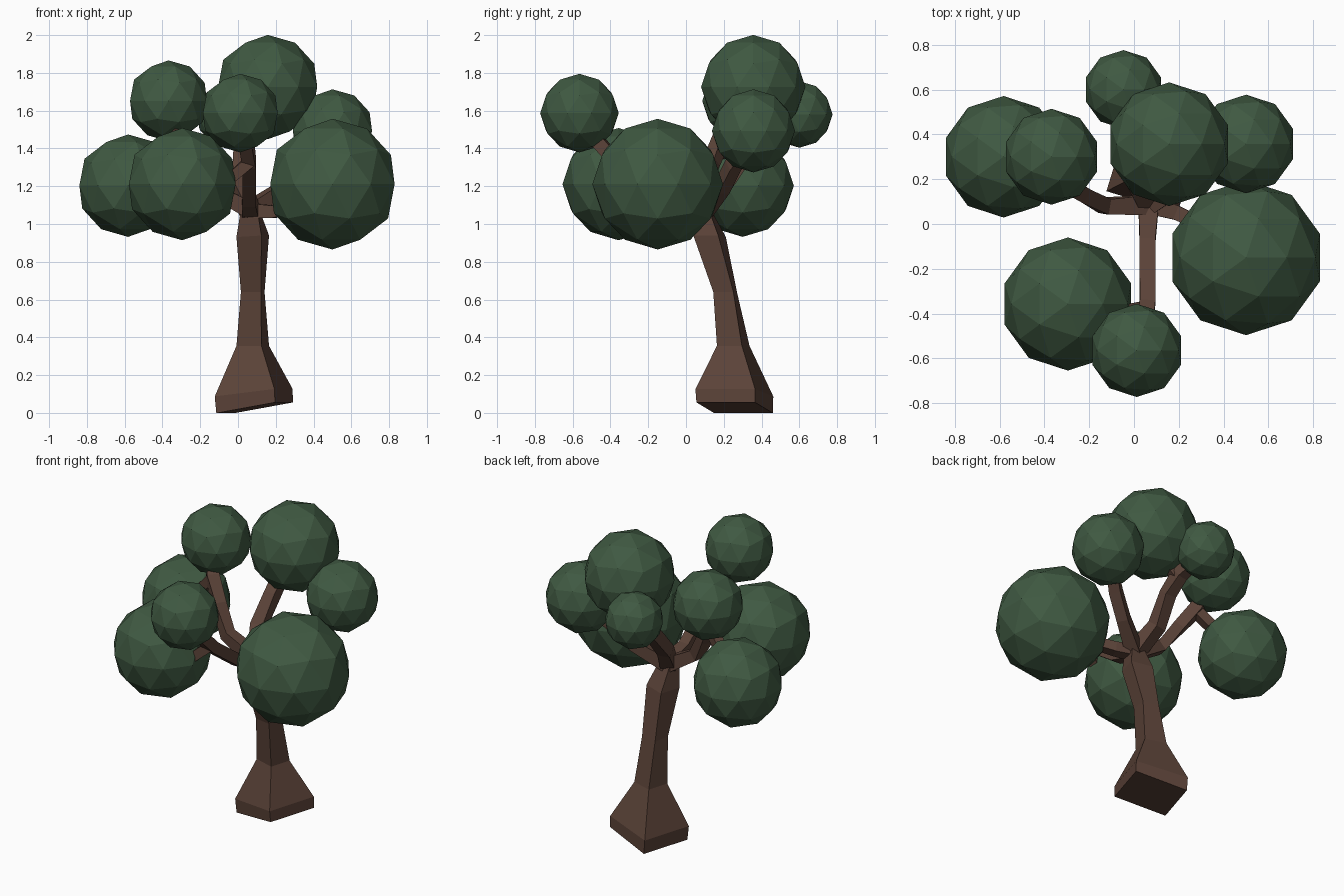
import bpy, bmesh, math
from mathutils import Vector

if "Cube" in bpy.data.objects:
    bpy.data.objects.remove(bpy.data.objects["Cube"])


def material(name, color):
    m = bpy.data.materials.new(name)
    m.diffuse_color = (*color, 1)
    m.use_nodes = True
    m.node_tree.nodes["Principled BSDF"].inputs["Base Color"].default_value = m.diffuse_color
    return m


bark = material("bark_brown", (0.105, 0.056, 0.040))
leaf = material("leaf_green", (0.050, 0.100, 0.054))


def loft(name, rings):
    """Closed four-sided tube through rings of corner points."""
    bm = bmesh.new()
    loops = [[bm.verts.new(p) for p in ring] for ring in rings]
    for a, b in zip(loops, loops[1:]):
        for i in range(4):
            j = (i + 1) % 4
            bm.faces.new((a[i], a[j], b[j], b[i]))
    bm.faces.new(loops[0])
    bm.faces.new(loops[-1])
    bmesh.ops.recalc_face_normals(bm, faces=bm.faces)
    me = bpy.data.meshes.new(name)
    bm.to_mesh(me)
    bm.free()
    me.materials.append(bark)
    ob = bpy.data.objects.new(name, me)
    bpy.context.collection.objects.link(ob)
    return ob


CORNERS = ((1, -1), (1, 1), (-1, 1), (-1, -1))


def level_ring(x, y, z, side, degrees, slope):
    a, h = math.radians(degrees), side / 2
    u = Vector((math.cos(a), math.sin(a), slope))
    v = Vector((-math.sin(a), math.cos(a), 0))
    return [Vector((x, y, z)) + (u * i + v * j) * h for i, j in CORNERS]


def branch(name, points, widths):
    """Square tube whose sections stand across the path."""
    pts = [Vector(p) for p in points]
    rings = []
    for i, p in enumerate(pts):
        t = (pts[min(i + 1, len(pts) - 1)] - pts[max(i - 1, 0)]).normalized()
        u = t.cross(Vector((0, 0, 1))).normalized()
        v = u.cross(t)
        rings.append([p + (u * a + v * b) * widths[i] / 2 for a, b in CORNERS])
    return loft(name, rings)


# Leaning trunk with a flared, slightly tilted foot
loft("trunk", [level_ring(*r) for r in (
    (0.088, 0.258, 0.027, 0.325, -17, 0.175),
    (0.083, 0.256, 0.107, 0.330, -17, 0.120),
    (0.078, 0.250, 0.355, 0.138, -17, 0),
    (0.078, 0.207, 0.640, 0.108, -10, 0),
    (0.078, 0.125, 0.935, 0.138, -17, 0.06),
    (0.065, 0.085, 1.070, 0.090, -8, 0),
    (0.062, 0.080, 1.120, 0.070, 0, 0))])

# Main limbs from the crown of the trunk, each with a side fork
top = (0.065, 0.085, 1.07)
branch("front_limb", [top, (0.06, -0.08, 1.12), (0.06, -0.36, 1.32),
                      (0.045, -0.46, 1.43), (0.02, -0.54, 1.52)],
       [0.09, 0.07, 0.07, 0.07, 0.06])
branch("front_fork", [(0.06, -0.37, 1.33), (-0.03, -0.39, 1.25), (-0.18, -0.38, 1.22)],
       [0.06, 0.06, 0.05])
branch("left_limb", [top, (-0.13, 0.08, 1.18), (-0.23, 0.135, 1.33),
                     (-0.32, 0.195, 1.465), (-0.36, 0.27, 1.56)],
       [0.09, 0.07, 0.07, 0.075, 0.06])
branch("left_fork", [(-0.31, 0.19, 1.45), (-0.38, 0.22, 1.38), (-0.50, 0.27, 1.27)],
       [0.06, 0.06, 0.05])
branch("back_limb", [top, (0.0, 0.21, 1.22), (0.015, 0.33, 1.38),
                     (0.01, 0.43, 1.47), (-0.03, 0.54, 1.54)],
       [0.09, 0.08, 0.075, 0.075, 0.06])
branch("back_fork", [(0.01, 0.41, 1.46), (0.06, 0.39, 1.53), (0.11, 0.37, 1.62)],
       [0.06, 0.06, 0.05])
branch("right_limb", [top, (0.24, 0.19, 1.19), (0.35, 0.25, 1.31), (0.45, 0.33, 1.42)],
       [0.09, 0.07, 0.07, 0.06])
branch("right_fork", [top, (0.19, 0.05, 1.065), (0.36, -0.03, 1.10)],
       [0.08, 0.065, 0.055])

# Faceted leaf clumps
clumps = {
    "left": (-0.582, 0.30, 1.203, 0.271),
    "upper_left": (-0.368, 0.30, 1.652, 0.214),
    "back": (-0.047, 0.60, 1.580, 0.176),
    "crown": (0.157, 0.356, 1.725, 0.276),
    "upper_right": (0.500, 0.357, 1.493, 0.220),
    "right": (0.500, -0.150, 1.211, 0.346),
    "front_left": (-0.295, -0.357, 1.211, 0.297),
    "front": (0.012, -0.564, 1.587, 0.208),
}
for name, (x, y, z, r) in clumps.items():
    bpy.ops.mesh.primitive_ico_sphere_add(subdivisions=2, radius=r, location=(x, y, z))
    ob = bpy.context.object
    ob.name = name + "_leaf_clump"
    ob.data.materials.append(leaf)
